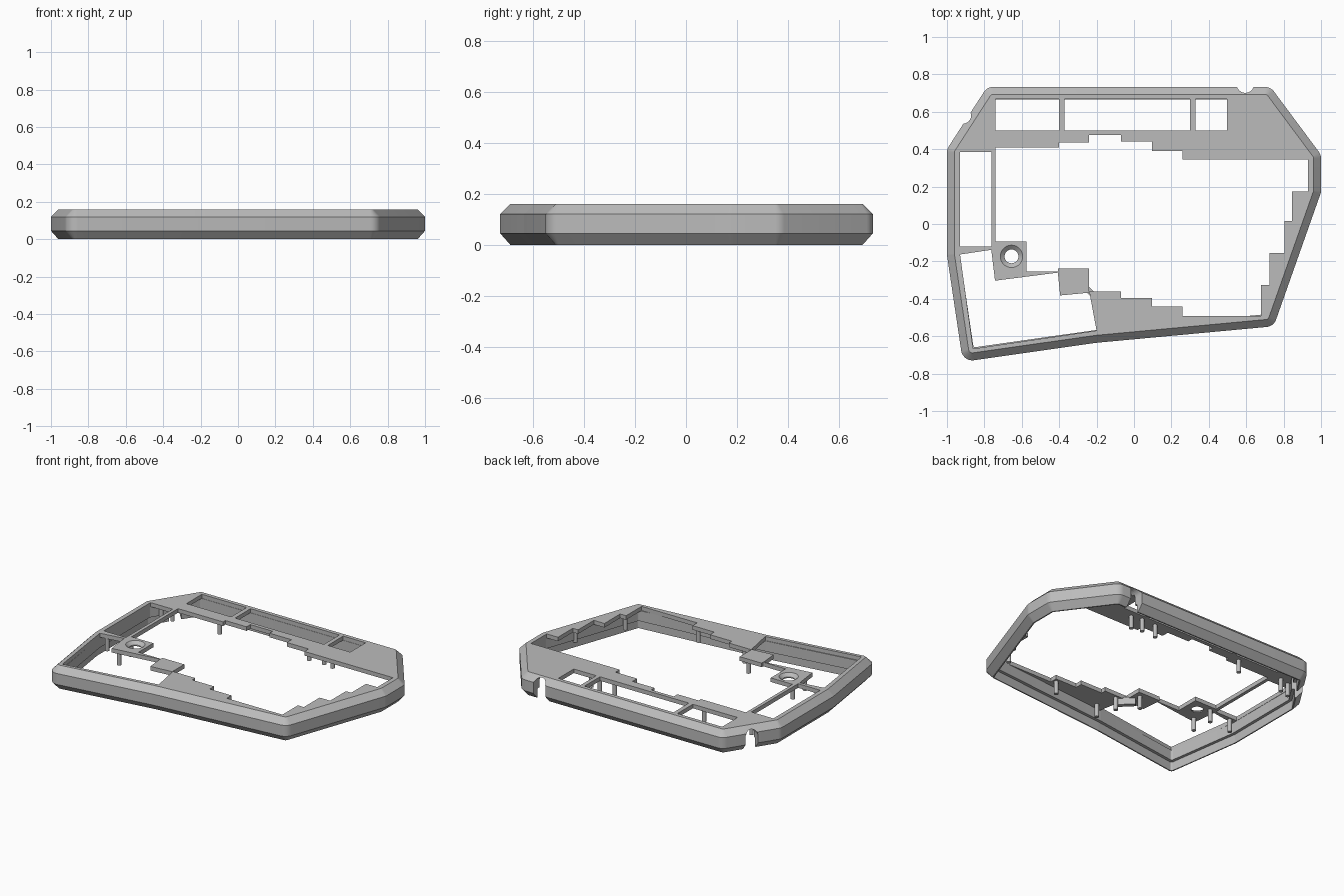
import bpy, bmesh, math
from mathutils import Vector, Matrix

if "Cube" in bpy.data.objects:
    bpy.data.objects.remove(bpy.data.objects["Cube"])

grey = bpy.data.materials.new("case grey")
grey.use_nodes = True
grey.diffuse_color = (0.5, 0.5, 0.5, 1)
grey.node_tree.nodes["Principled BSDF"].inputs["Base Color"].default_value = (0.5, 0.5, 0.5, 1)

TOP, UNDER = 0.16, 0.132
# case outline, counter-clockwise, corners still sharp
OUTLINE = [(-0.785, 0.733), (-1, 0.4), (-1, -0.165), (-0.915, -0.737), (-0.2, -0.635),
           (0.747, -0.547), (1, 0.17), (1, 0.37), (0.73, 0.733)]


def inset(points, d):
    """Move every edge of a counter-clockwise polygon inwards by d."""
    result = []
    n = len(points)
    for i in range(n):
        a, b, c = (Vector(points[(i + k) % n]) for k in (-1, 0, 1))
        u, v = (b - a).normalized(), (c - b).normalized()
        n1, n2 = Vector((-u.y, u.x)), Vector((-v.y, v.x))
        result.append(b + (n1 + n2) * d / (1 + n1.dot(n2)))
    return result


def rounded(points, radius, steps=6):
    """Replace each corner by an arc of the given radius."""
    result = []
    n = len(points)
    for i in range(n):
        a, b, c = (Vector(points[(i + k) % n]) for k in (-1, 0, 1))
        u, v = (a - b).normalized(), (c - b).normalized()
        half = u.angle(v) / 2
        centre = b + (u + v).normalized() * radius / math.sin(half)
        start = b + u * radius / math.tan(half) - centre
        end = b + v * radius / math.tan(half) - centre
        for k in range(steps + 1):
            t = k / steps
            result.append(centre + (start.lerp(end, t)).normalized() * radius)
    return result


def case_ring(d):
    return rounded(inset(OUTLINE, d), max(0.06 - d, 0.012))


def finish(name, bm):
    bmesh.ops.recalc_face_normals(bm, faces=bm.faces)
    mesh = bpy.data.meshes.new(name)
    bm.to_mesh(mesh)
    bm.free()
    obj = bpy.data.objects.new(name, mesh)
    bpy.context.collection.objects.link(obj)
    mesh.materials.append(grey)
    return obj


def select_only(obj):
    bpy.ops.object.select_all(action='DESELECT')
    obj.select_set(True)
    bpy.context.view_layer.objects.active = obj


def smooth(obj):
    select_only(obj)
    bpy.ops.object.shade_smooth_by_angle(angle=math.radians(25))


def loft(name, rings):
    """Skin closed rings of (xy points, z); the last ring joins the first."""
    bm = bmesh.new()
    loops = [[bm.verts.new((p[0], p[1], z)) for p in pts] for pts, z in rings]
    n = len(loops[0])
    for i, lower in enumerate(loops):
        upper = loops[(i + 1) % len(loops)]
        for k in range(n):
            j = (k + 1) % n
            bm.faces.new((lower[k], lower[j], upper[j], upper[k]))
    return finish(name, bm)


def circle(x, y, r, n=32):
    return [(x + r * math.cos(2 * math.pi * k / n), y + r * math.sin(2 * math.pi * k / n))
            for k in range(n)]


def box(x0, x1, y0, y1):
    return [(x0, y0), (x1, y0), (x1, y1), (x0, y1)]


# rim wall: chamfered outside, stepped inside for the bottom cover
PROFILE = [(0.04, 0), (0, 0.045), (0, 0.12), (0.04, TOP), (0.04, UNDER),
           (0.068, UNDER), (0.068, 0.06), (0.048, 0.06), (0.048, 0)]
rim = loft("rim_wall", [(case_ring(d), z) for d, z in PROFILE])

# openings of the top plate
main_opening = [
    (-0.74, 0.41), (-0.4, 0.41), (-0.4, 0.435), (-0.24, 0.435), (-0.24, 0.475), (-0.07, 0.475),
    (-0.07, 0.44), (0.096, 0.44), (0.096, 0.39), (0.26, 0.39), (0.26, 0.345), (0.93, 0.345),
    (0.93, 0.175), (0.845, 0.175), (0.845, 0.015), (0.805, 0.015), (0.805, -0.155),
    (0.725, -0.155), (0.725, -0.325), (0.68, -0.325), (0.68, -0.492), (0.26, -0.492),
    (0.26, -0.442), (0.096, -0.442), (0.096, -0.395), (-0.07, -0.395), (-0.07, -0.362),
    (-0.24, -0.362), (-0.24, -0.237), (-0.405, -0.237), (-0.405, -0.254), (-0.575, -0.254),
    (-0.575, -0.093), (-0.74, -0.093)]
thumb_opening = [(-0.93, -0.163), (-0.763, -0.138), (-0.743, -0.303), (-0.407, -0.26),
                 (-0.395, -0.382), (-0.238, -0.367), (-0.2, -0.57), (-0.86, -0.667)]
HOLE = (-0.655, -0.173)
openings = [main_opening, thumb_opening, box(-0.93, -0.763, -0.12, 0.385),
            box(-0.74, -0.402, 0.5, 0.667), box(-0.372, 0.3, 0.5, 0.667),
            box(0.328, 0.498, 0.5, 0.667), circle(*HOLE, 0.064)]

# top plate as a filled flat curve with thickness
curve = bpy.data.curves.new("top_plate", 'CURVE')
curve.dimensions = '2D'
curve.fill_mode = 'BOTH'
curve.extrude = (TOP - UNDER) / 2
for pts in [case_ring(0.04)] + openings:
    spline = curve.splines.new('POLY')
    spline.points.add(len(pts) - 1)
    for point, p in zip(spline.points, pts):
        point.co = (p[0], p[1], 0, 1)
    spline.use_cyclic_u = True
plate = bpy.data.objects.new("top_plate", curve)
bpy.context.collection.objects.link(plate)
select_only(plate)
bpy.ops.object.convert(target='MESH')
plate = bpy.context.object
bm = bmesh.new()
bm.from_mesh(plate.data)
bmesh.ops.remove_doubles(bm, verts=bm.verts, dist=0.0002)
bmesh.ops.translate(bm, verts=bm.verts, vec=(0, 0, (TOP + UNDER) / 2))
bmesh.ops.recalc_face_normals(bm, faces=bm.faces)
for face in bm.faces:
    face.smooth = False
    face.material_index = 0
bm.to_mesh(plate.data)
bm.free()
plate.data.materials.clear()
plate.data.materials.append(grey)


# arched cable notches through the wall, open at the bottom
def cut_notch(x, y, angle, radius, crown):
    bm = bmesh.new()
    arch = [(-radius, -0.1)]
    for k in range(17):
        a = math.pi * (1 - k / 16)
        arch.append((radius * math.cos(a), crown - radius + radius * math.sin(a)))
    arch.append((radius, -0.1))
    face = bm.faces.new([bm.verts.new((u, -0.085, z)) for u, z in arch])
    extruded = bmesh.ops.extrude_face_region(bm, geom=[face])
    moved = [g for g in extruded["geom"] if isinstance(g, bmesh.types.BMVert)]
    bmesh.ops.translate(bm, verts=moved, vec=(0, 0.2, 0))
    bmesh.ops.transform(bm, verts=bm.verts,
                        matrix=Matrix.Translation((x, y, 0)) @ Matrix.Rotation(angle, 4, 'Z'))
    cutter = finish("notch_cutter", bm)
    cutter.hide_render = True
    for target in (rim, plate):
        mod = target.modifiers.new("notch", 'BOOLEAN')
        mod.operation = 'DIFFERENCE'
        mod.solver = 'EXACT'
        mod.object = cutter
        select_only(target)
        bpy.ops.object.modifier_apply(modifier=mod.name)
    bpy.data.objects.remove(cutter)


cut_notch(0.595, 0.733, 0, 0.046, 0.152)
cut_notch(-0.893, 0.566, math.atan2(0.84, 0.54), 0.042, 0.138)
smooth(rim)

# countersunk collar in the small square pad
smooth(loft("countersunk_hole", [(circle(*HOLE, r), z) for r, z in
                                 ((0.065, TOP), (0.06, TOP), (0.037, 0.14),
                                  (0.037, UNDER), (0.065, UNDER))]))

# locating pegs below the plate
PEGS = [(0.4, 0.45), (0.325, 0.465), (0.216, 0.46), (-0.46, 0.46), (-0.81, 0.45), (-0.88, 0.43),
        (0.235, -0.47), (-0.14, -0.525), (-0.175, -0.385), (-0.28, -0.277), (-0.71, -0.27),
        (-0.72, -0.125), (-0.89, -0.14), (0.86, -0.035), (0.71, -0.36)]
for x, y in PEGS:
    bm = bmesh.new()
    bmesh.ops.create_cone(bm, cap_ends=True, segments=16, radius1=0.014, radius2=0.014,
                          depth=0.09, matrix=Matrix.Translation((x, y, 0.09)))
    smooth(finish("locating_peg", bm))

# small bar tying the loose pad to the plate
bm = bmesh.new()
bmesh.ops.create_cube(bm, size=1, matrix=Matrix.Translation((-0.237, -0.36, 0.115))
                      @ Matrix.Rotation(math.radians(-45), 4, 'Z')
                      @ Matrix.Diagonal((0.12, 0.03, 0.05, 1)))
finish("pad_bridge", bm)
